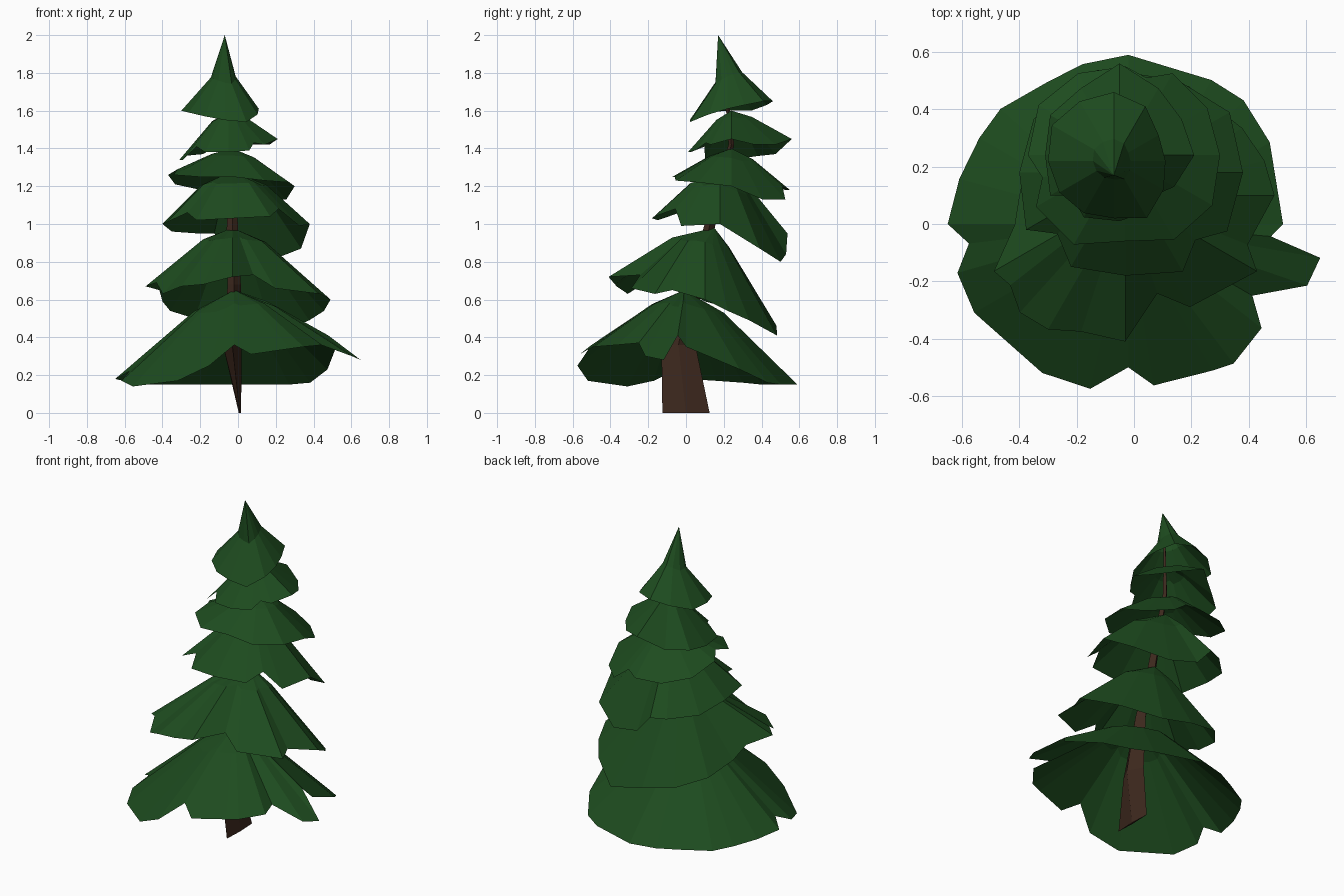
import bpy
import bmesh
from math import cos, sin, radians

cube = bpy.data.objects.get("Cube")
if cube:
    bpy.data.objects.remove(cube, do_unlink=True)


def make_material(name, colour):
    mat = bpy.data.materials.new(name)
    mat.use_nodes = True
    mat.diffuse_color = (*colour, 1)
    mat.node_tree.nodes["Principled BSDF"].inputs["Base Color"].default_value = (*colour, 1)
    return mat


def finish(bm, name, material):
    mesh = bpy.data.meshes.new(name)
    bm.to_mesh(mesh)
    bm.free()
    mesh.materials.append(material)
    obj = bpy.data.objects.new(name, mesh)
    bpy.context.collection.objects.link(obj)
    return obj


def bridge(bm, upper, lower):
    """Join two closed rings of vertices with quads."""
    count = len(upper)
    for i in range(count):
        j = (i + 1) % count
        bm.faces.new((upper[i], lower[i], lower[j], upper[j]))


def make_tier(name, tip, centre, reach, height, extras, mid=0.4, drop=0.3):
    """Hollow skirt of needles: tip, shoulder ring and ragged rim.
    reach and height are hundredths at even compass steps; extras add
    (angle, reach, height) for notches and twigs."""
    step = 360 / len(reach)
    rim = [(i * step, r, h) for i, (r, h) in enumerate(zip(reach, height))]
    rim = sorted(rim + extras)
    bm = bmesh.new()
    top = bm.verts.new(tip)
    shoulder, edge = [], []
    for angle, r, h in rim:
        dx, dy = cos(radians(angle)) * r / 100, sin(radians(angle)) * r / 100
        z = h / 100
        shoulder.append(bm.verts.new((centre[0] + dx * mid, centre[1] + dy * mid,
                                      tip[2] + (z - tip[2]) * drop)))
        edge.append(bm.verts.new((centre[0] + dx, centre[1] + dy, z)))
    for i in range(len(rim)):
        bm.faces.new((top, shoulder[i], shoulder[(i + 1) % len(rim)]))
    bridge(bm, shoulder, edge)
    return finish(bm, name, green)


green = make_material("needle green", (0.0125, 0.071, 0.0135))
brown = make_material("bark brown", (0.046, 0.021, 0.0125))

# Leaning trunk: a blade at the foot, thinning upwards
bm = bmesh.new()
rings = []
for x, y, z, half_x, half_y in [(0.01, 0, 0, 0.006, 0.125), (-0.03, -0.04, 0.36, 0.05, 0.09),
                                (-0.02, 0.03, 0.68, 0.035, 0.05), (-0.03, 0.12, 0.97, 0.03, 0.03),
                                (-0.03, 0.24, 1.42, 0.015, 0.015), (-0.06, 0.2, 1.85, 0.005, 0.005)]:
    rings.append([bm.verts.new((x + u * half_x, y + v * half_y, z))
                  for u, v in ((1, 0), (0, 1), (-1, 0), (0, -1))])
for lower, upper in zip(rings, rings[1:]):
    bridge(bm, upper, lower)
bm.faces.new(rings[0][::-1])
bm.faces.new(rings[-1])
finish(bm, "trunk", brown)

# Foliage tiers, from the ground up
make_tier("bottom_tier", (-0.02, -0.01, 0.65), (-0.02, 0),
          [54, 57, 58, 59, 57, 60, 63, 62, 60, 50, 59, 50],
          [35, 23, 15, 15, 15, 16, 18, 14, 17, 36, 34, 37],
          [(47, 59, 16), (106, 58, 15), (138, 60, 15), (165, 61, 17), (187, 56, 22),
           (196, 62, 17), (257, 59, 25), (279, 57, 31), (307, 61, 35), (322, 59, 36),
           (341, 66, 30), (350, 68, 28), (355, 50, 41)],
          mid=0.34, drop=0.24)

make_tier("second_tier", (-0.03, 0.15, 0.98), (-0.03, 0.1),
          [52, 47, 44, 38, 40, 38, 37, 53, 54, 51, 45, 53],
          [60, 49, 41, 46, 50, 54, 59, 67, 67, 72, 66, 63],
          [(14, 50, 54), (195, 40, 65), (218, 51, 69), (228, 55, 63), (252, 50, 68),
           (288, 36, 73), (338, 46, 65)],
          mid=0.34, drop=0.2)

make_tier("third_tier", (-0.03, 0.25, 1.28), (-0.03, 0.18),
          [41, 42, 37, 35, 37, 37, 37, 40, 38, 36, 40, 41],
          [100, 87, 80, 84, 95, 96, 100, 101, 102, 103, 104, 99],
          [(105, 37, 95), (222, 32, 106), (316, 34, 108)], mid=0.44, drop=0.26)

make_tier("fourth_tier", (-0.03, 0.24, 1.4), (-0.03, 0.24),
          [33, 33, 33, 31, 33, 35, 34, 36, 36, 30, 34, 35],
          [120, 113, 113, 118, 118, 121, 126, 126, 125, 125, 123, 122],
          [(75, 28, 120), (195, 30, 129)], mid=0.36, drop=0.25)

make_tier("fifth_tier", (-0.04, 0.24, 1.6), (-0.05, 0.24),
          [26, 25, 27, 32, 27, 28, 26, 28, 25, 23, 22, 22],
          [145, 142, 142, 145, 137, 136, 134, 134, 138, 138, 139, 142],
          [(220, 22, 141), (315, 19, 143)], mid=0.34, drop=0.22)

make_tier("crown_tier", (-0.07, 0.17, 2), (-0.07, 0.22),
          [18, 18, 22, 24, 24, 25, 23, 22, 21, 20, 23, 20],
          [161, 163, 165, 165, 163, 160, 160, 159, 157, 155, 154, 158],
          [], mid=0.32, drop=0.56)
